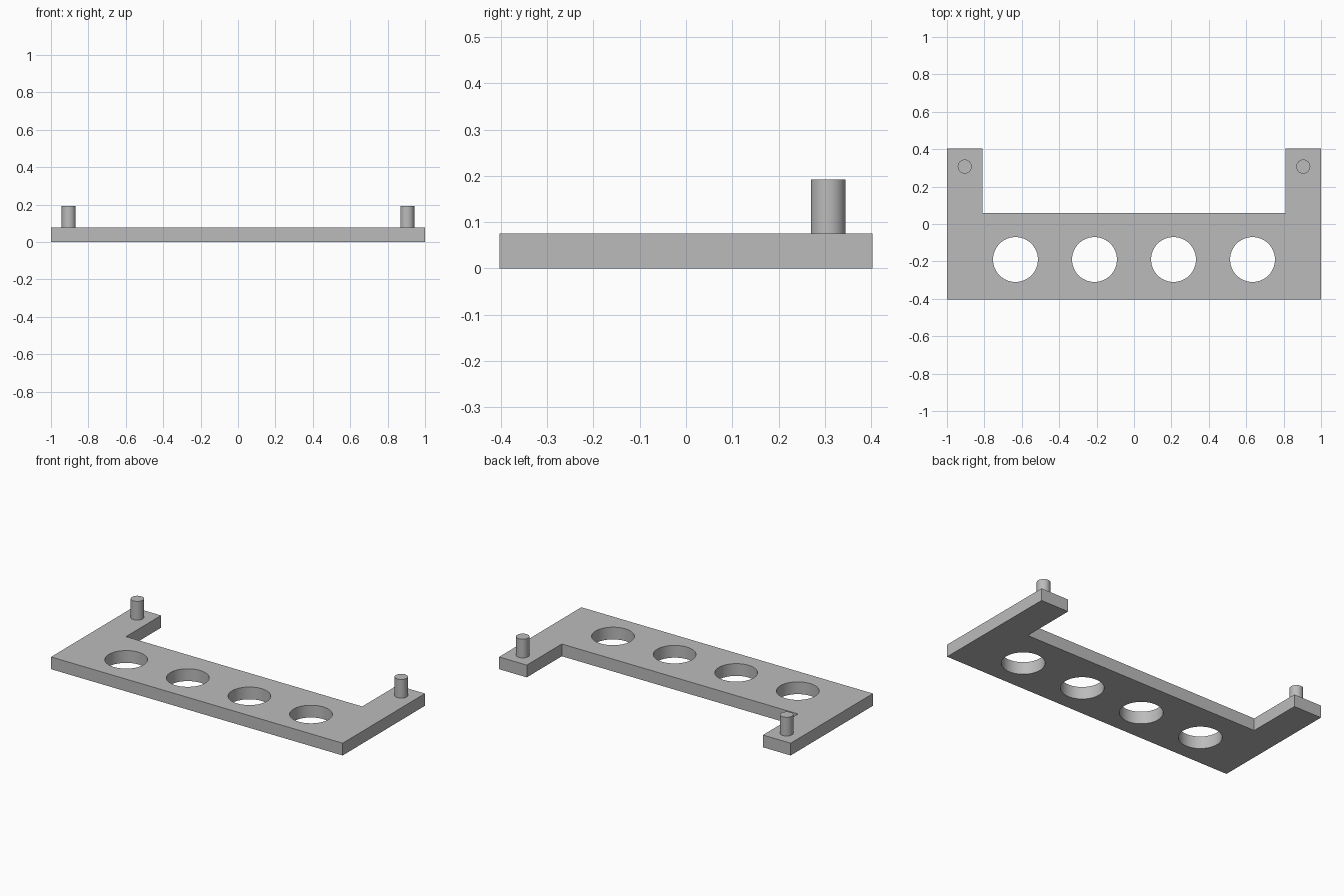
import bpy
import bmesh

if "Cube" in bpy.data.objects:
    bpy.data.objects.remove(bpy.data.objects["Cube"], do_unlink=True)

THICK = 0.076
PIN_TOP = 0.192

grey = bpy.data.materials.new("plain grey")
grey.use_nodes = True
colour = (0.5, 0.5, 0.5, 1)
grey.diffuse_color = colour
grey.node_tree.nodes["Principled BSDF"].inputs["Base Color"].default_value = colour


def cylinder(name, x, y, radius, z0, z1):
    bpy.ops.mesh.primitive_cylinder_add(
        vertices=64, radius=radius, depth=z1 - z0, location=(x, y, (z0 + z1) / 2))
    obj = bpy.context.object
    obj.name = name
    obj.data.materials.append(grey)
    return obj


def smooth(obj):
    bpy.ops.object.select_all(action="DESELECT")
    obj.select_set(True)
    bpy.context.view_layer.objects.active = obj
    bpy.ops.object.shade_smooth_by_angle()


# U-shaped plate: half outline mirrored, then extruded upwards
half = [(1, -0.403), (1, 0.403), (0.81, 0.403), (0.81, 0.06)]
outline = half + [(-x, y) for x, y in reversed(half)]
bm = bmesh.new()
face = bm.faces.new([bm.verts.new((x, y, 0)) for x, y in outline])
ext = bmesh.ops.extrude_face_region(bm, geom=[face])
top = [v for v in ext["geom"] if isinstance(v, bmesh.types.BMVert)]
bmesh.ops.translate(bm, verts=top, vec=(0, 0, THICK))
bmesh.ops.recalc_face_normals(bm, faces=bm.faces)
mesh = bpy.data.meshes.new("base_plate")
bm.to_mesh(mesh)
bm.free()
mesh.materials.append(grey)
plate = bpy.data.objects.new("base_plate", mesh)
bpy.context.collection.objects.link(plate)

# Row of four round through holes
for i in range(4):
    cutter = cylinder("hole_cutter", (i - 1.5) * 0.4225, -0.19, 0.12, -0.1, 0.2)
    cutter.hide_render = True
    bpy.context.view_layer.objects.active = plate
    cut = plate.modifiers.new("hole", "BOOLEAN")
    cut.operation = "DIFFERENCE"
    cut.solver = "EXACT"
    cut.object = cutter
    bpy.ops.object.modifier_apply(modifier=cut.name)
    bpy.data.objects.remove(cutter, do_unlink=True)
smooth(plate)

# Upright pin on each arm
for side, sign in (("left", 1), ("right", -1)):
    smooth(cylinder(side + "_pin", sign * 0.905, 0.307, 0.0375, THICK - 0.01, PIN_TOP))
